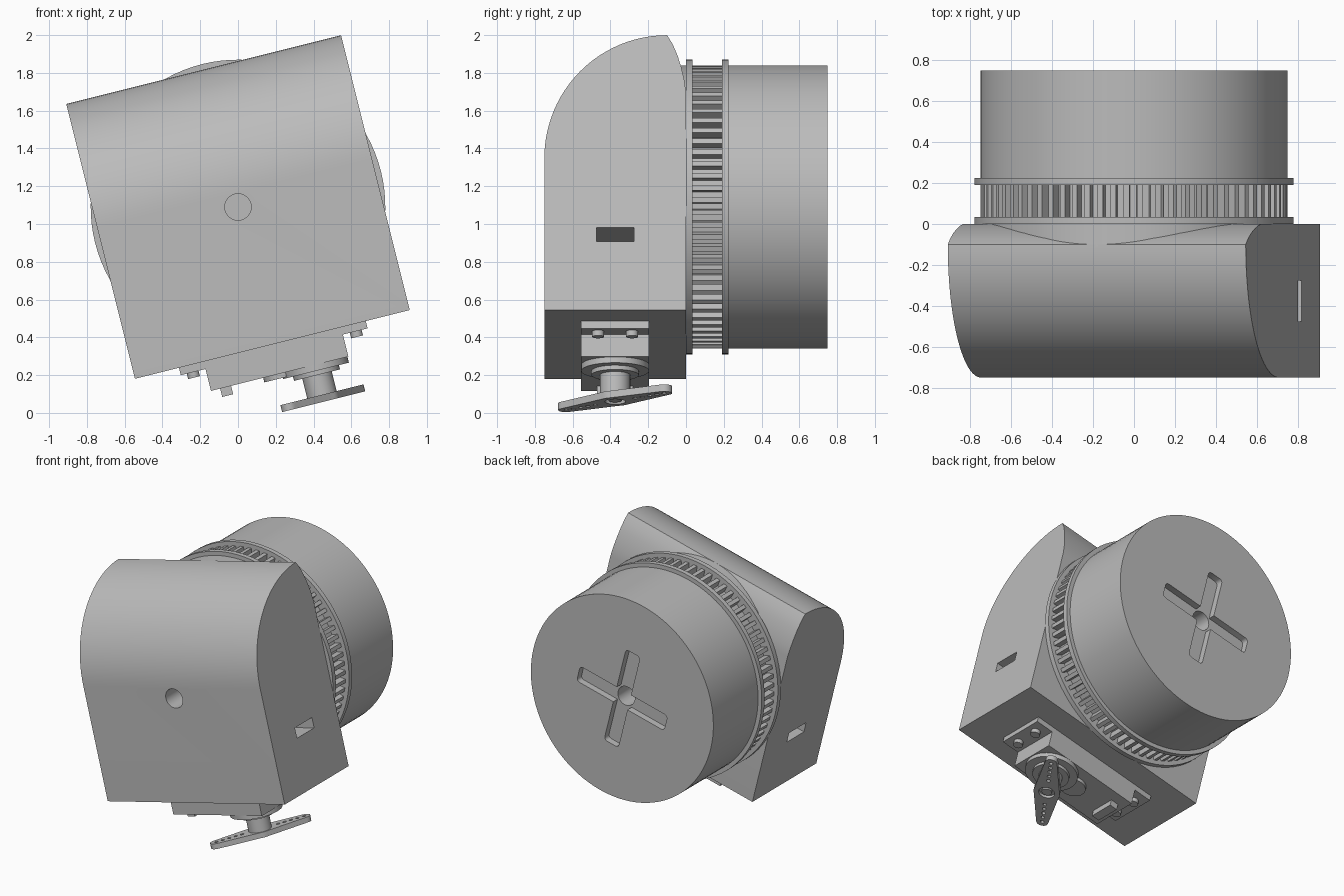
import bpy, bmesh, math
from mathutils import Matrix, Vector

old = bpy.data.objects.get("Cube")
if old:
    bpy.data.objects.remove(old, do_unlink=True)

# One plain grey for the whole assembly
grey = bpy.data.materials.new("plain grey")
grey.use_nodes = True
grey.diffuse_color = (0.5, 0.5, 0.5, 1)
grey.node_tree.nodes["Principled BSDF"].inputs["Base Color"].default_value = (0.5, 0.5, 0.5, 1)

# The whole assembly is rolled about its drum axis
ROLL = Matrix.Translation((0, 0, 1.09)) @ Matrix.Rotation(math.radians(-14.04), 4, 'Y')
SERVO_Y = -0.375
HORN_U = 0.19


def finish(name, bm):
    bmesh.ops.recalc_face_normals(bm, faces=bm.faces)
    mesh = bpy.data.meshes.new(name)
    bm.to_mesh(mesh)
    bm.free()
    mesh.materials.append(grey)
    ob = bpy.data.objects.new(name, mesh)
    bpy.context.collection.objects.link(ob)
    ob.matrix_world = ROLL
    return ob


def box(name, u, y, v, bevel=0):
    bm = bmesh.new()
    size = [b - a for a, b in (u, y, v)]
    mid = [(a + b) / 2 for a, b in (u, y, v)]
    bmesh.ops.create_cube(bm, size=1, matrix=Matrix.Translation(mid) @ Matrix.Diagonal((*size, 1)))
    if bevel:  # round the edges that run along y
        edges = [e for e in bm.edges if abs(e.verts[0].co.y - e.verts[1].co.y) > 1e-5]
        bmesh.ops.bevel(bm, geom=edges, offset=bevel, segments=4, affect='EDGES', profile=0.5)
    return finish(name, bm)


def prism(name, points, axis, start, end):
    """Extrude a closed outline along an axis; points hold the other two axes in order."""
    bm = bmesh.new()

    def place(p, t):
        c = list(p)
        c.insert(axis, t)
        return bm.verts.new(c)
    face = bm.faces.new([place(p, start) for p in points])
    top = bmesh.ops.extrude_face_region(bm, geom=[face])["geom"]
    step = Vector((0, 0, 0))
    step[axis] = end - start
    bmesh.ops.translate(bm, vec=step, verts=[g for g in top if isinstance(g, bmesh.types.BMVert)])
    return finish(name, bm)


def disc(name, axis, centre, radius, start, end, sides=48):
    ring = [(centre[0] + radius * math.cos(i * math.tau / sides),
             centre[1] + radius * math.sin(i * math.tau / sides)) for i in range(sides)]
    return prism(name, ring, axis, start, end)


def cut(ob, *cutters):
    for c in cutters:
        mod = ob.modifiers.new("cut", 'BOOLEAN')
        mod.operation, mod.object, mod.solver = 'DIFFERENCE', c, 'EXACT'
    bpy.context.view_layer.update()
    baked = bpy.data.meshes.new_from_object(ob.evaluated_get(bpy.context.evaluated_depsgraph_get()))
    ob.modifiers.clear()
    ob.data = baked
    for c in cutters:
        bpy.data.objects.remove(c, do_unlink=True)


# Housing: side outline with rounded brow, extruded across
outline = [(0, -0.75), (-0.75, -0.75)]
for i in range(25):
    a = math.pi / 2 * i / 24
    outline.append((-0.1 - 0.65 * math.cos(a), 0.08 + 0.67 * math.sin(a)))
outline += [(-0.07, 0.7), (-0.045, 0.64), (-0.025, 0.575), (-0.01, 0.51), (0, 0.44)]
housing = prism("housing", outline, 0, -0.75, 0.75)
cut(housing,
    disc("front_bore", 1, (0, 0), 0.07, -0.9, -0.45),
    *[box("side_slot", sorted((s * 0.4, s * 0.9)), (-0.475, -0.275), (-0.375, -0.3)) for s in (-1, 1)])

# Drum with cross recess and bore
disc("neck", 1, (0, 0), 0.75, -0.11, 0.01, 96)
drum = disc("drum", 1, (0, 0), 0.75, 0.21, 0.75, 96)
arm, half = 0.37, 0.06
cut(drum,
    box("recess_across", (-arm, arm), (0.7, 0.9), (-half, half), 0.025),
    box("recess_upright", (-half, half), (0.7, 0.9), (-arm, arm), 0.025),
    disc("rear_bore", 1, (0, 0), 0.07, 0.4, 0.9, 32))

# Toothed ring between two rims
disc("front_rim", 1, (0, 0), 0.78, 0, 0.035, 96)
disc("rear_rim", 1, (0, 0), 0.78, 0.19, 0.225, 96)
TEETH = 72
gear = []
for i in range(TEETH):
    for part, r in ((0, 0.7), (0.5, 0.7), (0.54, 0.75), (0.96, 0.75)):
        a = (i + part) * math.tau / TEETH
        gear.append((r * math.cos(a), r * math.sin(a)))
prism("toothed_ring", gear, 1, 0.03, 0.2)

# Servo case, mounting tabs and screws
box("servo_case", (-0.375, 0.375), (-0.555, -0.195), (-0.91, -0.74))
box("servo_cable_block", (-0.325, -0.265), (-0.47, -0.28), (-0.955, -0.9))
for s, side in ((-1, "right"), (1, "left")):
    box(side + "_tab", sorted((s * 0.37, s * 0.51)), (-0.555, -0.195), (-0.79, -0.745))
    for dy in (-0.09, 0.09):
        disc(side + "_screw", 2, (s * 0.445, SERVO_Y + dy), 0.032, -0.82, -0.78, 20)

# Servo output stack
disc("idler_boss", 2, (0.0, SERVO_Y), 0.09, -0.935, -0.9, 32)
hub = (HORN_U, SERVO_Y)
for name, r, top, bottom in (("gear_boss", 0.18, -0.9, -0.942), ("bearing_collar", 0.125, -0.94, -0.965),
                             ("output_shaft", 0.08, -0.96, -1.075)):
    disc(name, 2, hub, r, bottom, top)

# Two-armed horn: hull of a wide centre and narrow tips, with a row of holes
tip = Vector((0.185, 0.26))
along = tip.normalized()
across = Vector((-along.y, along.x))
reach = tip.length


def horn_point(a, b):
    return tuple(Vector(hub) + along * a + across * b)


horn_outline = []
for s in (1, -1):
    for i in range(9):  # rounded tip
        a = math.pi * (i / 8 - 0.5)
        horn_outline.append(horn_point(s * (reach + 0.042 * math.cos(a)), s * 0.042 * math.sin(a)))
    for i in range(7):  # rounded middle
        a = math.pi * (0.4 + 0.2 * i / 6)
        horn_outline.append(horn_point(s * 0.09 * math.cos(a), s * 0.09 * math.sin(a)))
horn = prism("servo_horn", horn_outline, 2, -1.11, -1.072)
holes = [disc("horn_hole", 2, horn_point(s * (0.13 + 0.047 * i), 0), 0.013, -1.2, -1.0, 12)
         for s in (-1, 1) for i in range(5)]
cut(horn, disc("hub_recess", 2, hub, 0.055, -1.2, -1.09, 32), *holes)
disc("horn_screw", 2, hub, 0.035, -1.105, -1.08, 24)

# Smooth the round surfaces, keep hard edges
bpy.ops.object.select_all(action='DESELECT')
for ob in bpy.context.scene.objects:
    if ob.type == 'MESH' and ob.name != "toothed_ring":
        ob.select_set(True)
        bpy.context.view_layer.objects.active = ob
bpy.ops.object.shade_smooth_by_angle(angle=math.radians(30))
